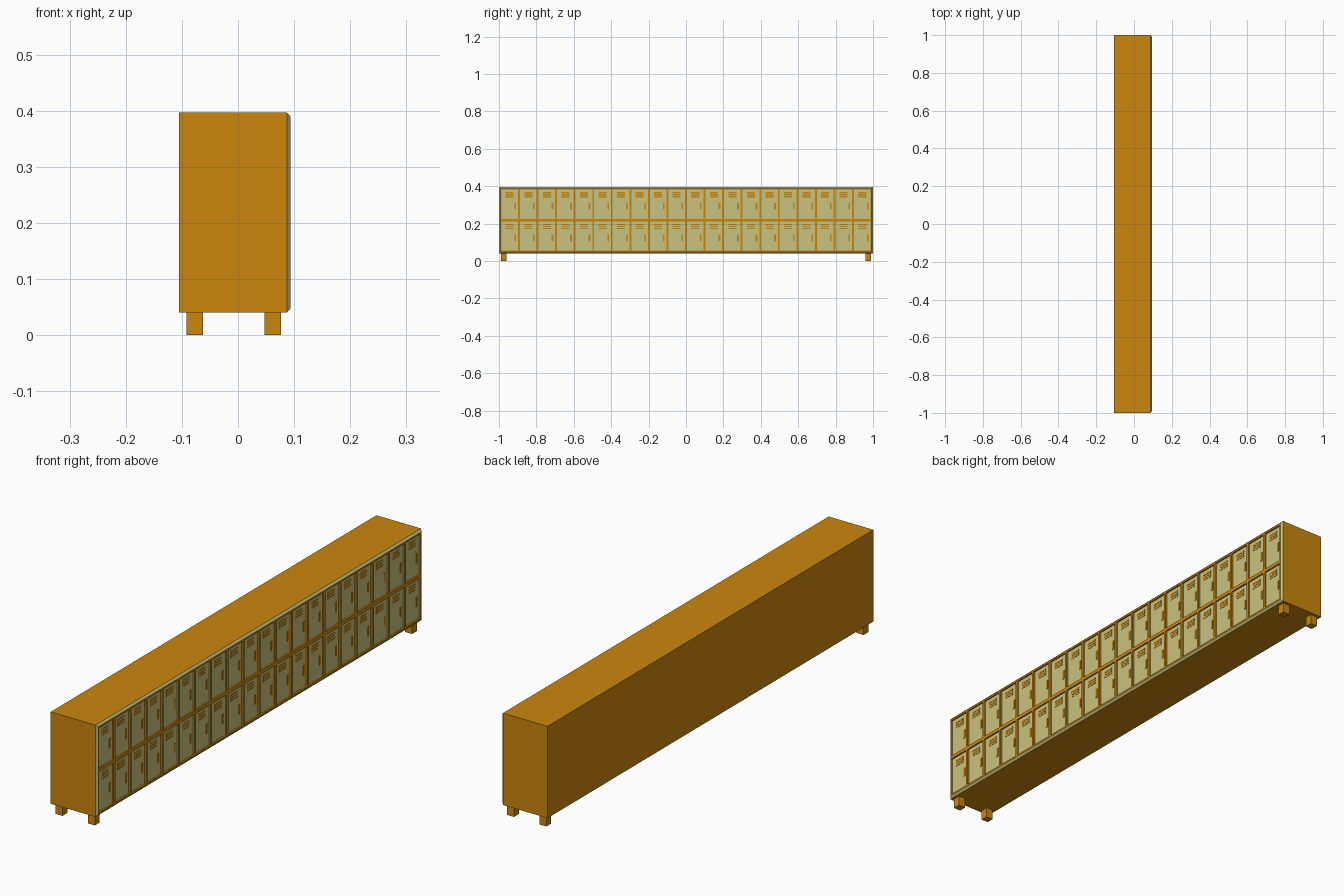
import bpy, bmesh

if "Cube" in bpy.data.objects:
    bpy.data.objects.remove(bpy.data.objects["Cube"])

def material(name, rgb):
    m = bpy.data.materials.new(name)
    m.diffuse_color = (*rgb, 1)
    m.use_nodes = True
    m.node_tree.nodes["Principled BSDF"].inputs["Base Color"].default_value = m.diffuse_color
    return m

ORANGE = material("orange paint", (0.597, 0.242, 0.004))
PALE = material("pale khaki", (0.584, 0.546, 0.215))

def finish(bm, name, mats):
    me = bpy.data.meshes.new(name)
    bm.to_mesh(me)
    bm.free()
    for m in mats:
        me.materials.append(m)
    ob = bpy.data.objects.new(name, me)
    bpy.context.collection.objects.link(ob)
    return ob

def add_box(bm, lo, hi):
    v = bmesh.ops.create_cube(bm, size=1)["verts"]
    for p in v:
        p.co = [(a + b) / 2 + c * (b - a) for a, b, c in zip(lo, hi, p.co)]

X0, X1, XF = -0.105, 0.087, 0.094      # back, chamfer start, front
Z0, Z1, CH = 0.04, 0.397, 0.008
COLS, ROWS = 20, 2
GAP_Y, GAP_Z, DEPTH = 0.005, 0.007, 0.006
YA, ZA, ZB = -1 + CH, Z0 + CH, Z1 - CH
PY, PZ = -2 * YA / COLS, (ZB - ZA) / ROWS
cells = [(YA + c * PY, ZA + r * PZ) for c in range(COLS) for r in range(ROWS)]

# Cabinet shell: open-fronted box
bm = bmesh.new()
add_box(bm, (X0, -1, Z0), (X1, 1, Z1))
bm.normal_update()
bmesh.ops.delete(bm, geom=[f for f in bm.faces if f.normal.x > 0.9], context='FACES')
finish(bm, "cabinet_shell", [ORANGE])

# Sloping pale rim around the front
bm = bmesh.new()
outer = [bm.verts.new((X1, y, z)) for y, z in ((-1, Z0), (1, Z0), (1, Z1), (-1, Z1))]
inner = [bm.verts.new((XF, y, z)) for y, z in ((YA, ZA), (-YA, ZA), (-YA, ZB), (YA, ZB))]
for i in range(4):
    j = (i + 1) % 4
    bm.faces.new((outer[i], outer[j], inner[j], inner[i]))
finish(bm, "front_rim", [PALE])

# Door grid: orange frame with a recessed pale door in each cell
bm = bmesh.new()
for y, z in cells:
    a = [(y, z), (y + PY, z), (y + PY, z + PZ), (y, z + PZ)]
    b = [(y + GAP_Y, z + GAP_Z), (y + PY - GAP_Y, z + GAP_Z),
         (y + PY - GAP_Y, z + PZ - GAP_Z), (y + GAP_Y, z + PZ - GAP_Z)]
    loops = [[bm.verts.new((x, *p)) for p in ring]
             for x, ring in ((XF, a), (XF, b), (XF - DEPTH, b))]
    for k in range(2):
        for i in range(4):
            j = (i + 1) % 4
            bm.faces.new((loops[k][i], loops[k][j], loops[k + 1][j], loops[k + 1][i]))
    bm.faces.new(loops[2]).material_index = 1
bmesh.ops.remove_doubles(bm, verts=bm.verts, dist=1e-5)
finish(bm, "locker_doors", [ORANGE, PALE])

# Vent slats and handles on every door
vents, handles = bmesh.new(), bmesh.new()
XD = XF - DEPTH
for y, z in cells:
    for k in range(3):
        h = z + PZ - 0.024 - k * 0.0105
        add_box(vents, (XD - 0.001, y + 0.028, h - 0.003), (XD + 0.001, y + 0.071, h + 0.003))
    add_box(handles, (XD - 0.001, y + 0.075, z + 0.056), (XD + 0.002, y + 0.084, z + 0.093))
finish(vents, "door_vents", [ORANGE])
finish(handles, "door_handles", [ORANGE])

# Four square legs
bm = bmesh.new()
for x in (-0.092, 0.047):
    for y in (-0.989, 0.959):
        add_box(bm, (x, y, 0), (x + 0.03, y + 0.03, Z0 + 0.001))
finish(bm, "legs", [ORANGE])
